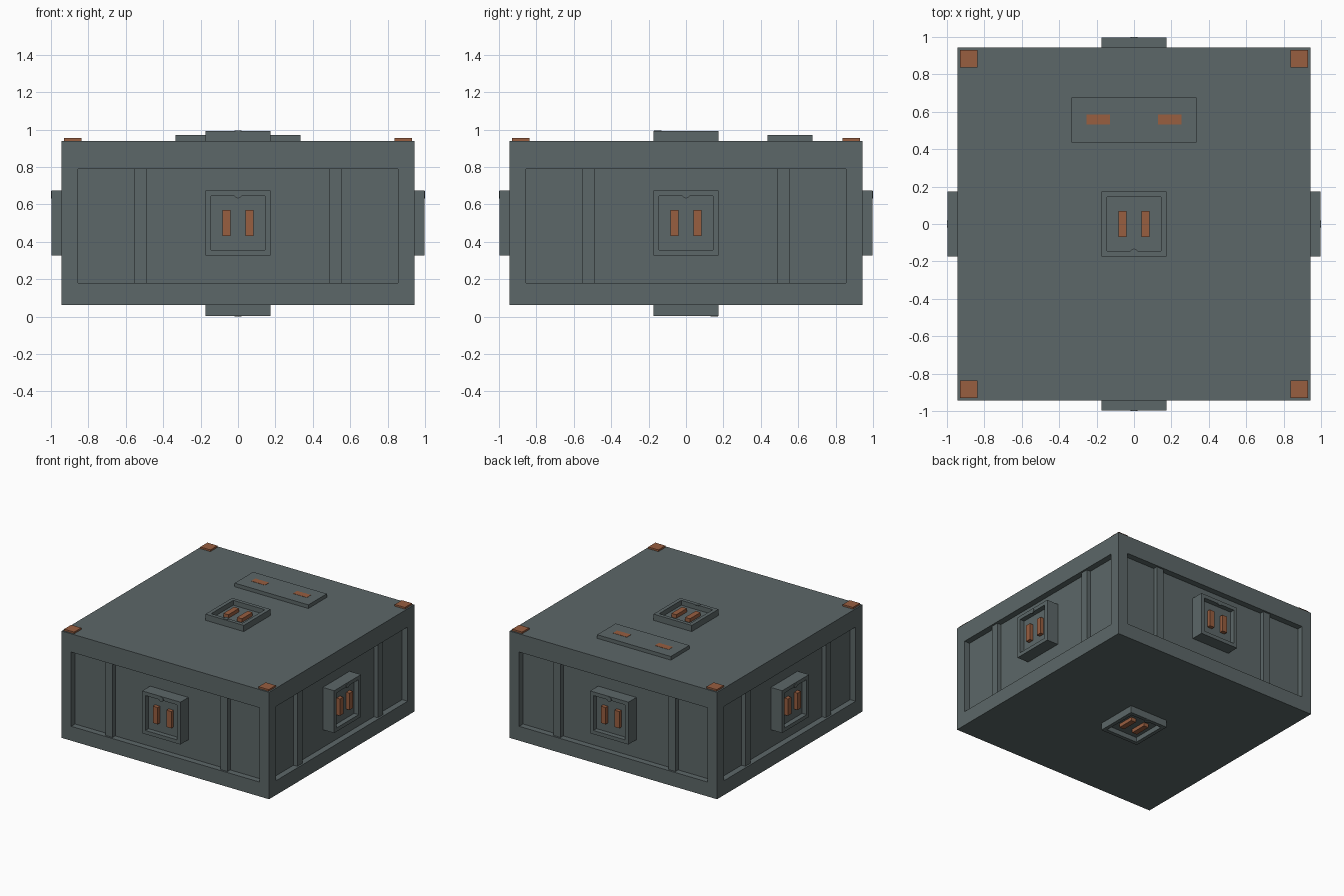
import bpy, bmesh, math
from mathutils import Matrix, Vector

if "Cube" in bpy.data.objects:
    bpy.data.objects.remove(bpy.data.objects["Cube"])


def material(name, rgb):
    m = bpy.data.materials.new(name)
    m.diffuse_color = (*rgb, 1.0)
    m.use_nodes = True
    m.node_tree.nodes["Principled BSDF"].inputs["Base Color"].default_value = m.diffuse_color
    return m


GREY = material("slate grey", (0.107, 0.136, 0.138))
COPPER = material("copper", (0.314, 0.112, 0.051))


def finish(bm, name, mat, matrix=Matrix()):
    bmesh.ops.recalc_face_normals(bm, faces=bm.faces)
    me = bpy.data.meshes.new(name)
    bm.to_mesh(me)
    bm.free()
    me.materials.append(mat)
    ob = bpy.data.objects.new(name, me)
    ob.matrix_world = matrix
    bpy.context.collection.objects.link(ob)
    return ob


def box_bm(lo, hi):
    bm = bmesh.new()
    lo, hi = Vector(lo), Vector(hi)
    bmesh.ops.create_cube(bm, size=1, matrix=Matrix.Translation((lo + hi) / 2)
                          @ Matrix.Diagonal((*(hi - lo), 1)))
    return bm


def box(name, lo, hi, mat, matrix=Matrix()):
    return finish(box_bm(lo, hi), name, mat, matrix)


def recess(bm, face, depth):
    n = face.normal.copy()
    new = bmesh.ops.extrude_discrete_faces(bm, faces=[face])["faces"][0]
    bmesh.ops.translate(bm, verts=new.verts, vec=-n * depth)


R, BOT, TOP, MID = 0.943, 0.062, 0.94, 0.5
DEPTH = 0.05

# Housing with a sunken panel on each side
bm = box_bm((-R, -R, BOT), (R, R, TOP))
bm.normal_update()
sides = [f for f in bm.faces if abs(f.normal.z) < 0.5]
for f in sides:
    bmesh.ops.inset_individual(bm, faces=[f], thickness=0.123)
    for v in f.verts:
        v.co.z = 0.79 if v.co.z > MID else 0.18
    recess(bm, f, DEPTH)
finish(bm, "housing", GREY)


# Connector: framed socket with two prongs and a small locating stud
def connector(label, matrix, height, rim_up=1):
    bm = box_bm((-0.174, -0.174, 0), (0.174, 0.174, height))
    bm.normal_update()
    top = max(bm.faces, key=lambda f: f.calc_center_median().z)
    bmesh.ops.inset_individual(bm, faces=[top], thickness=0.043)
    recess(bm, top, 0.04)
    finish(bm, label + "_socket", GREY, matrix)
    for s in (-1, 1):
        box(label + "_prong", (s * 0.062 - 0.022, -0.069, height - 0.041),
            (s * 0.062 + 0.022, 0.069, height - 0.01), COPPER, matrix)
    bm = bmesh.new()
    bmesh.ops.create_cone(bm, cap_ends=True, segments=16, radius1=0.02,
                          radius2=0.02, depth=0.008,
                          matrix=Matrix.Translation((0, rim_up * 0.152, height)))
    finish(bm, label + "_stud", GREY, matrix)


# Side connectors and panel ribs, turned around the vertical axis
for i, label in enumerate(("front", "right", "back", "left")):
    turn = Matrix.Rotation(i * math.pi / 2, 4, "Z")
    m = (turn @ Matrix.Translation((0, -(R - DEPTH), MID))
         @ Matrix.Rotation(math.pi / 2, 4, "X"))
    connector(label, m, 0.996 - R + DEPTH)
    for s in (-1, 1):
        box(label + "_rib", (s * 0.5225 - 0.0325, -0.32, -0.002),
            (s * 0.5225 + 0.0325, 0.29, 0.035), GREY, m)

# Top and bottom connectors
connector("top", Matrix.Translation((0, 0, TOP)), 0.051, -1)
connector("bottom", Matrix.Translation((0, 0, BOT))
          @ Matrix.Rotation(math.pi, 4, "X"), BOT - 0.004, -1)

# Raised plate on the roof with two contact strips
box("roof_plate", (-0.335, 0.435, TOP - 0.01), (0.335, 0.675, 0.97), GREY)
for s in (-1, 1):
    box("roof_contact", (s * 0.19 - 0.063, 0.532, 0.968),
        (s * 0.19 + 0.063, 0.586, 0.972), COPPER)

# Corner pads
for sx in (-1, 1):
    for sy in (-1, 1):
        c = Vector((sx * 0.884, sy * 0.884, TOP))
        box("corner_pad", c - Vector((0.046, 0.046, 0.005)),
            c + Vector((0.046, 0.046, 0.014)), COPPER)
